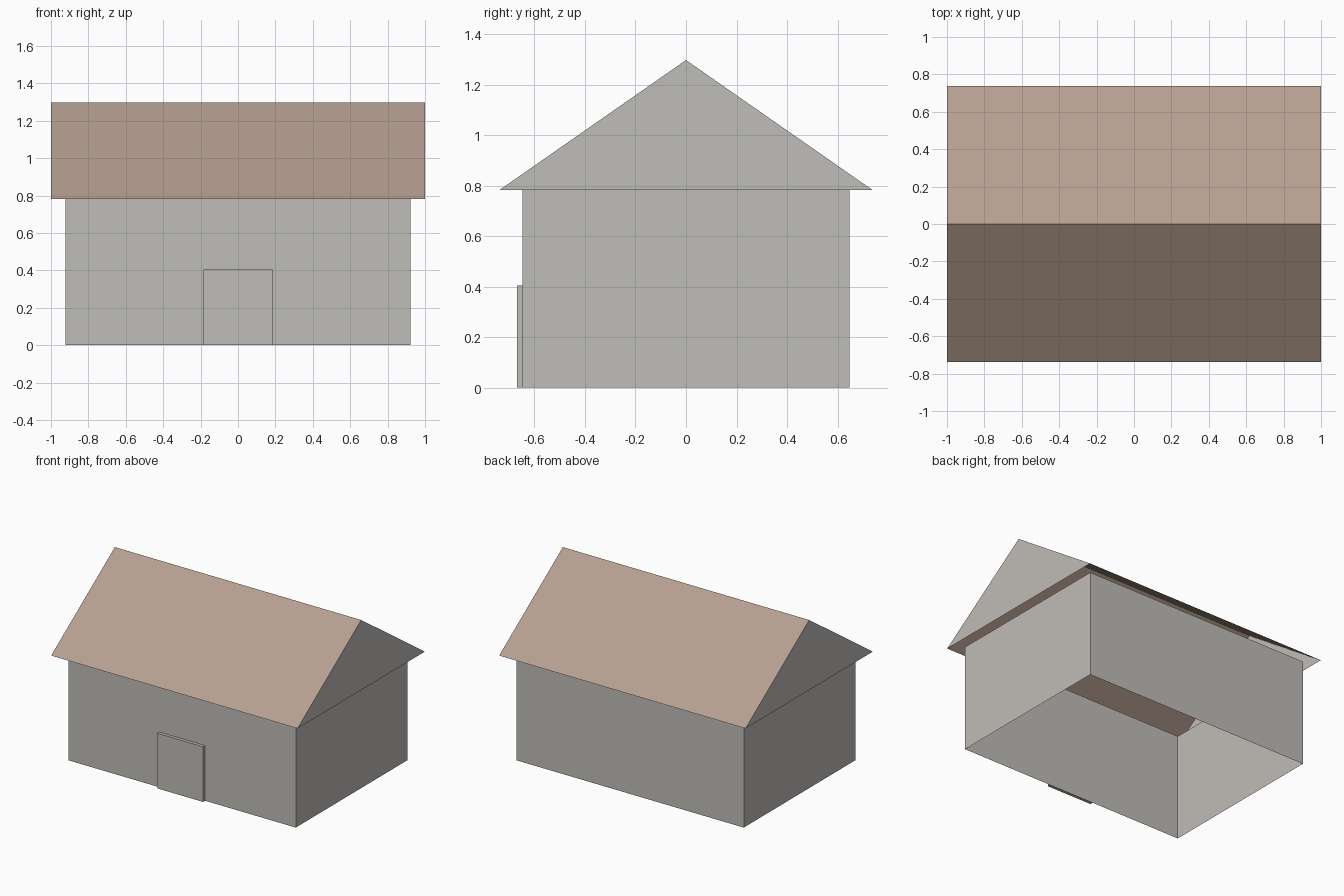
import bpy
import bmesh

cube = bpy.data.objects.get("Cube")
if cube:
    bpy.data.objects.remove(cube, do_unlink=True)


def make_material(name, rgb):
    mat = bpy.data.materials.new(name)
    mat.use_nodes = True
    mat.diffuse_color = (*rgb, 1)
    mat.node_tree.nodes["Principled BSDF"].inputs["Base Color"].default_value = (*rgb, 1)
    return mat


stone = make_material("warm grey", (0.53, 0.51, 0.48))
tile = make_material("dusty brown", (0.47, 0.35, 0.28))


def add_object(name, bm, mats):
    mesh = bpy.data.meshes.new(name)
    bm.to_mesh(mesh)
    bm.free()
    for mat in mats:
        mesh.materials.append(mat)
    obj = bpy.data.objects.new(name, mesh)
    bpy.context.collection.objects.link(obj)
    return obj


def open_box(name, low, high, is_open):
    """Box between two corners, without the faces that is_open picks by normal."""
    bm = bmesh.new()
    bmesh.ops.create_cube(bm, size=1)
    bm.normal_update()
    gone = [f for f in bm.faces if is_open(f.normal)]
    bmesh.ops.delete(bm, geom=gone, context="FACES")
    for v in bm.verts:
        v.co = [a + (c + 0.5) * (b - a) for a, b, c in zip(low, high, v.co)]
    return add_object(name, bm, [stone])


EAVE = 0.783
RIDGE = 1.297
WALL_X, WALL_Y = 0.922, 0.647

# Thin walls, open to the ground and to the roof space
open_box("walls", (-WALL_X, -WALL_Y, 0), (WALL_X, WALL_Y, EAVE),
         lambda n: abs(n.z) > 0.5)

# Door slab standing against the front wall
open_box("door", (-0.185, -0.67, 0), (0.185, -WALL_Y, 0.405),
         lambda n: n.y > 0.5)

# Roof shell: a triangle swept along x, open underneath, with grey gable ends
bm = bmesh.new()
profile = [(-0.738, EAVE), (0.738, EAVE), (0, RIDGE)]
gable = bm.faces.new([bm.verts.new((-1, y, z)) for y, z in profile])
swept = bmesh.ops.extrude_face_region(bm, geom=[gable], use_keep_orig=True)
for v in swept["geom"]:
    if isinstance(v, bmesh.types.BMVert):
        v.co.x = 1
bmesh.ops.recalc_face_normals(bm, faces=bm.faces)
bmesh.ops.delete(bm, geom=[f for f in bm.faces if f.normal.z < -0.5], context="FACES")
for f in bm.faces:
    f.material_index = 0 if f.normal.z > 0.5 else 1
add_object("roof", bm, [tile, stone])
